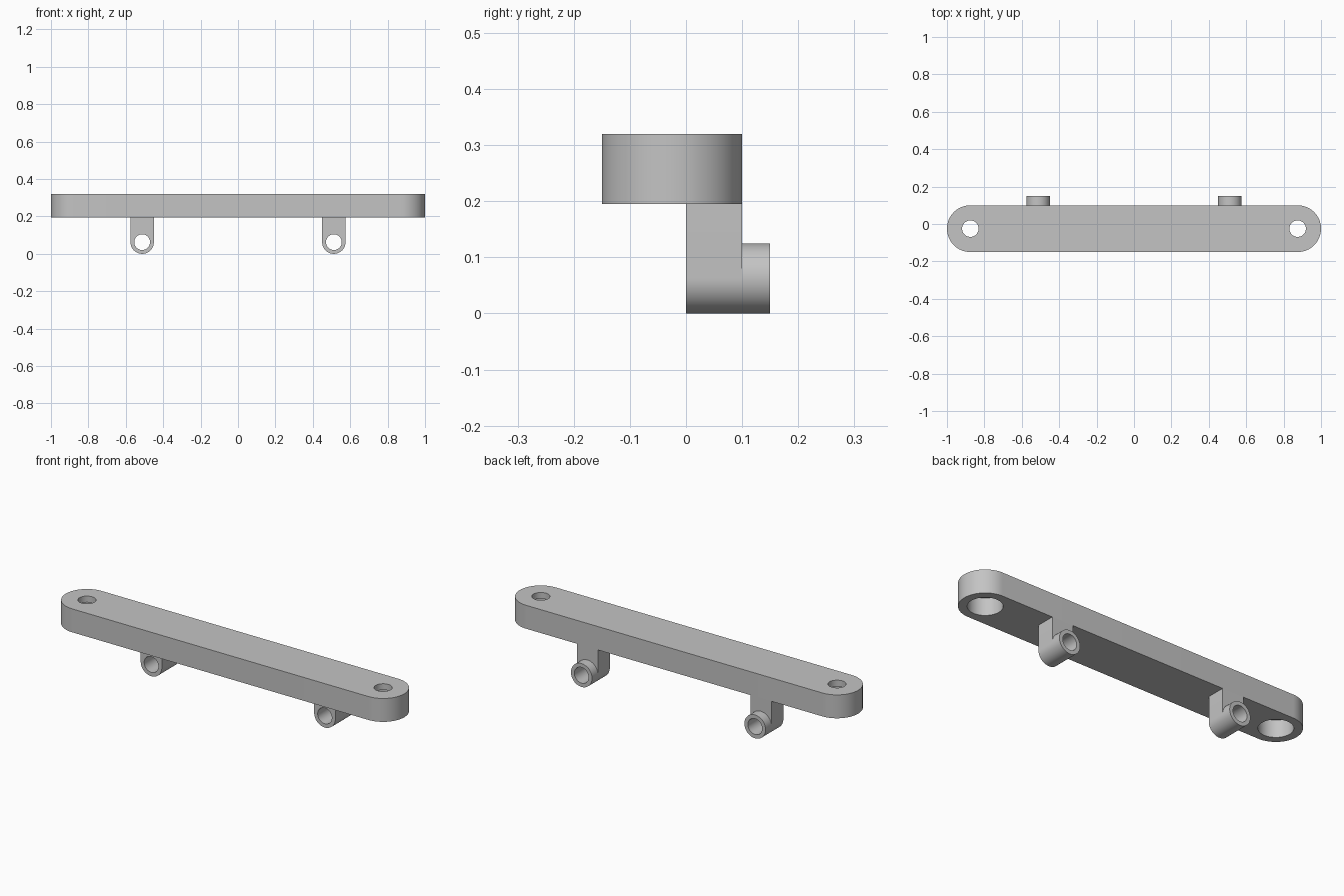
import bpy, bmesh, math
from mathutils import Vector

cube = bpy.data.objects.get("Cube")
if cube:
    bpy.data.objects.remove(cube, do_unlink=True)

grey = bpy.data.materials.new("plain_grey")
grey.use_nodes = True
grey.diffuse_color = (0.55, 0.55, 0.55, 1)
grey.node_tree.nodes["Principled BSDF"].inputs["Base Color"].default_value = grey.diffuse_color

SEGMENTS = 32


def arc(cx, cy, radius, start, sweep, steps):
    return [(cx + radius * math.cos(start + sweep * i / steps),
             cy + radius * math.sin(start + sweep * i / steps)) for i in range(steps + 1)]


def circle(cx, cy, radius):
    return arc(cx, cy, radius, 0, math.tau, SEGMENTS * 2)[:-1]


def prism(name, outline, low, high, axis):
    """Extrude a flat outline along z, or along y when the outline is in x and z."""
    bm = bmesh.new()
    place = (lambda a, b: (a, b, low)) if axis == "z" else (lambda a, b: (a, low, b))
    face = bm.faces.new([bm.verts.new(place(a, b)) for a, b in outline])
    top = bmesh.ops.extrude_face_region(bm, geom=[face])["geom"]
    shift = Vector((0, 0, high - low)) if axis == "z" else Vector((0, high - low, 0))
    bmesh.ops.translate(bm, vec=shift, verts=[v for v in top if isinstance(v, bmesh.types.BMVert)])
    bmesh.ops.recalc_face_normals(bm, faces=bm.faces)
    mesh = bpy.data.meshes.new(name)
    bm.to_mesh(mesh)
    bm.free()
    mesh.materials.append(grey)
    obj = bpy.data.objects.new(name, mesh)
    bpy.context.collection.objects.link(obj)
    return obj


def activate(obj):
    bpy.ops.object.select_all(action="DESELECT")
    obj.select_set(True)
    bpy.context.view_layer.objects.active = obj


def drill(obj, radius, cx, cy, low, high, axis):
    cutter = prism("cutter", circle(cx, cy, radius), low, high, axis)
    cutter.hide_render = True
    cut = obj.modifiers.new("drill", "BOOLEAN")
    cut.operation = "DIFFERENCE"
    cut.solver = "EXACT"
    cut.object = cutter
    activate(obj)
    bpy.ops.object.modifier_apply(modifier=cut.name)
    bpy.data.objects.remove(cutter, do_unlink=True)


def smooth(obj):
    activate(obj)
    bpy.ops.object.shade_smooth_by_angle(angle=math.radians(30))


# Long bar with rounded ends
BOTTOM, TOP, MID_Y, END_R, END_X = 0.195, 0.32, -0.025, 0.125, 0.875
outline = (arc(END_X, MID_Y, END_R, -math.pi / 2, math.pi, SEGMENTS)
           + arc(-END_X, MID_Y, END_R, math.pi / 2, math.pi, SEGMENTS))
bar = prism("bar", outline, BOTTOM, TOP, "z")

# Screw holes, widened from below
for side in (-1, 1):
    drill(bar, 0.044, side * END_X, MID_Y, BOTTOM - 0.1, TOP + 0.1, "z")
    drill(bar, 0.083, side * END_X, MID_Y, BOTTOM - 0.1, BOTTOM + 0.092, "z")
smooth(bar)

# Hanging lugs, each with a round collar at the back and a bore through both
LUG_X, LUG_R, BORE_R = 0.5125, 0.0625, 0.042
for side, label in ((1, "left"), (-1, "right")):
    x = side * LUG_X
    lug_outline = ([(x + LUG_R, BOTTOM), (x - LUG_R, BOTTOM)]
                   + arc(x, LUG_R, LUG_R, math.pi, math.pi, SEGMENTS))
    lug = prism(label + "_lug", lug_outline, 0, 0.1, "y")
    collar = prism(label + "_collar", circle(x, LUG_R, LUG_R), 0.1, 0.15, "y")
    for part in (lug, collar):
        drill(part, BORE_R, x, LUG_R, -0.1, 0.3, "y")
        smooth(part)
